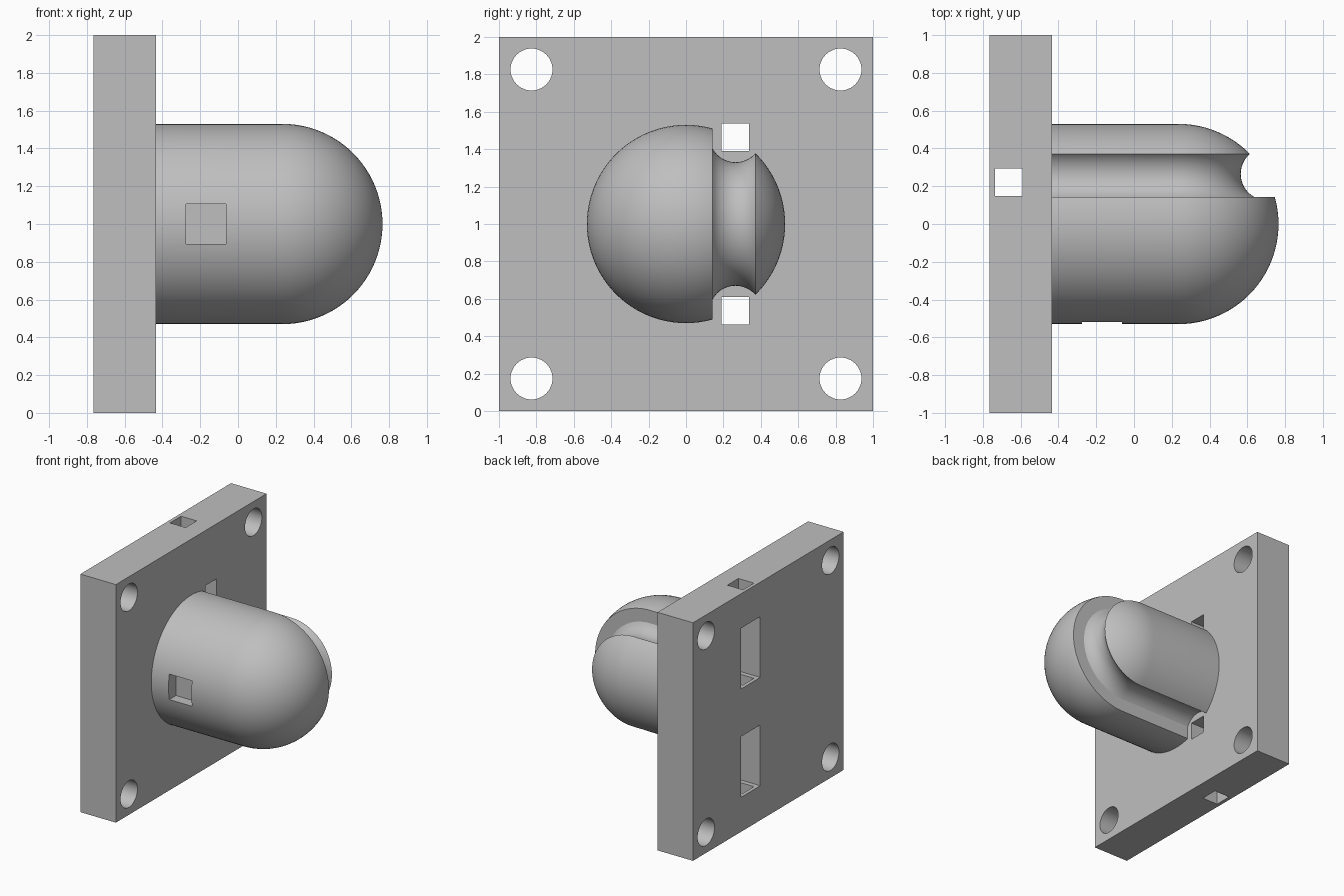
import bpy, bmesh
from math import pi, sin, cos, acos, radians
from mathutils import Matrix

cube = bpy.data.objects.get("Cube")
if cube:
    bpy.data.objects.remove(cube, do_unlink=True)

grey = bpy.data.materials.new("plain grey")
grey.use_nodes = True
colour = (0.52, 0.52, 0.52, 1)
grey.diffuse_color = colour
grey.node_tree.nodes["Principled BSDF"].inputs["Base Color"].default_value = colour


def finish(name, bm):
    """Turn a bmesh into a grey object."""
    bmesh.ops.recalc_face_normals(bm, faces=bm.faces)
    mesh = bpy.data.meshes.new(name)
    bm.to_mesh(mesh)
    bm.free()
    mesh.materials.append(grey)
    obj = bpy.data.objects.new(name, mesh)
    bpy.context.collection.objects.link(obj)
    return obj


def box(name, x, y, z):
    """Box from (low, high) ranges."""
    bm = bmesh.new()
    bmesh.ops.create_cube(bm, size=1)
    for v in bm.verts:
        for i, (low, high) in enumerate((x, y, z)):
            v.co[i] = high if v.co[i] > 0 else low
    return finish(name, bm)


def rod(name, x, y, z, radius):
    """Cylinder along x."""
    bm = bmesh.new()
    turn = Matrix.Translation((sum(x) / 2, y, z)) @ Matrix.Rotation(pi / 2, 4, 'Y')
    bmesh.ops.create_cone(bm, cap_ends=True, segments=48, radius1=radius,
                          radius2=radius, depth=x[1] - x[0], matrix=turn)
    return finish(name, bm)


def sweep(bm, rings, closed):
    """Skin a list of equal rings; cap both ends of an open sweep."""
    n = len(rings[0])
    for a, b in zip(rings, rings[1:]):
        for i in range(n):
            j = (i + 1) % n
            bm.faces.new((a[i], a[j], b[j], b[i]))
    if closed:
        bm.faces.new(rings[0])
        bm.faces.new(rings[-1])


def cut(target, cutter):
    mod = target.modifiers.new("cut", 'BOOLEAN')
    mod.operation = 'DIFFERENCE'
    mod.solver = 'EXACT'
    mod.object = cutter
    bpy.ops.object.select_all(action='DESELECT')
    bpy.context.view_layer.objects.active = target
    target.select_set(True)
    bpy.ops.object.modifier_apply(modifier=mod.name)
    bpy.data.objects.remove(cutter, do_unlink=True)


def smooth(obj):
    bpy.ops.object.select_all(action='DESELECT')
    bpy.context.view_layer.objects.active = obj
    obj.select_set(True)
    bpy.ops.object.shade_smooth_by_angle(angle=radians(30))


# Mounting plate with corner screw holes
BACK, FRONT, MID = -0.765, -0.435, 1.0
plate = box("mounting_plate", (BACK, FRONT), (-1, 1), (0, 2))
for y in (-0.826, 0.826):
    for side in (-1, 1):
        cut(plate, rod("screw_hole", (-1, 0), y, MID + side * 0.826, 0.112))

# Rear slots, front square openings and the vertical passage
for side in (-1, 1):
    def span(low, high):
        return sorted((MID + side * low, MID + side * high))
    cut(plate, box("rear_slot", (-1, -0.56), (0.107, 0.36), span(0.2, 0.71)))
    cut(plate, box("square_opening", (-0.6, 0), (0.19, 0.337), span(0.39, 0.537)))
cut(plate, box("vertical_passage", (-0.735, -0.59), (0.147, 0.294), (-0.1, 2.1)))
smooth(plate)

# Round-ended post lying along x
RADIUS, CENTRE, SIDES = 0.53, 0.235, 96
profile = [(FRONT - 0.01, RADIUS)]
profile += [(CENTRE + RADIUS * sin(a), RADIUS * cos(a))
            for a in (pi / 2 * i / 24 for i in range(24))]
bm = bmesh.new()
rings = [[bm.verts.new((x, r * cos(2 * pi * i / SIDES), MID + r * sin(2 * pi * i / SIDES)))
          for i in range(SIDES)] for x, r in profile]
sweep(bm, rings, False)
bm.faces.new(rings[0])
tip = bm.verts.new((CENTRE + RADIUS, 0, MID))
for i in range(SIDES):
    bm.faces.new((rings[-1][i], rings[-1][(i + 1) % SIDES], tip))
post = finish("domed_post", bm)

# Round cord groove running over the dome, with one flat wall
GROOVE, GROOVE_Y, WALL, REACH = 0.14, 0.265, 0.143, 0.47
limit = acos((WALL - GROOVE_Y) / GROOVE)
section = [(GROOVE_Y + GROOVE * cos(a), REACH + GROOVE * sin(a))
           for a in (limit * (i / 20 - 1) for i in range(41))]
path = [(CENTRE, pi * (i / 48 - 0.5)) for i in range(49)]
path = [(-0.6, -pi / 2)] + path + [(-0.6, pi / 2)]
bm = bmesh.new()
rings = [[bm.verts.new((x + s * cos(a), y, MID + s * sin(a))) for y, s in section]
         for x, a in path]
sweep(bm, rings, True)
cut(post, finish("groove_cutter", bm))

# Shallow square pocket in the side of the post
cut(post, box("side_pocket", (-0.275, -0.063), (-0.7, -0.43), (0.893, 1.107)))
smooth(post)
